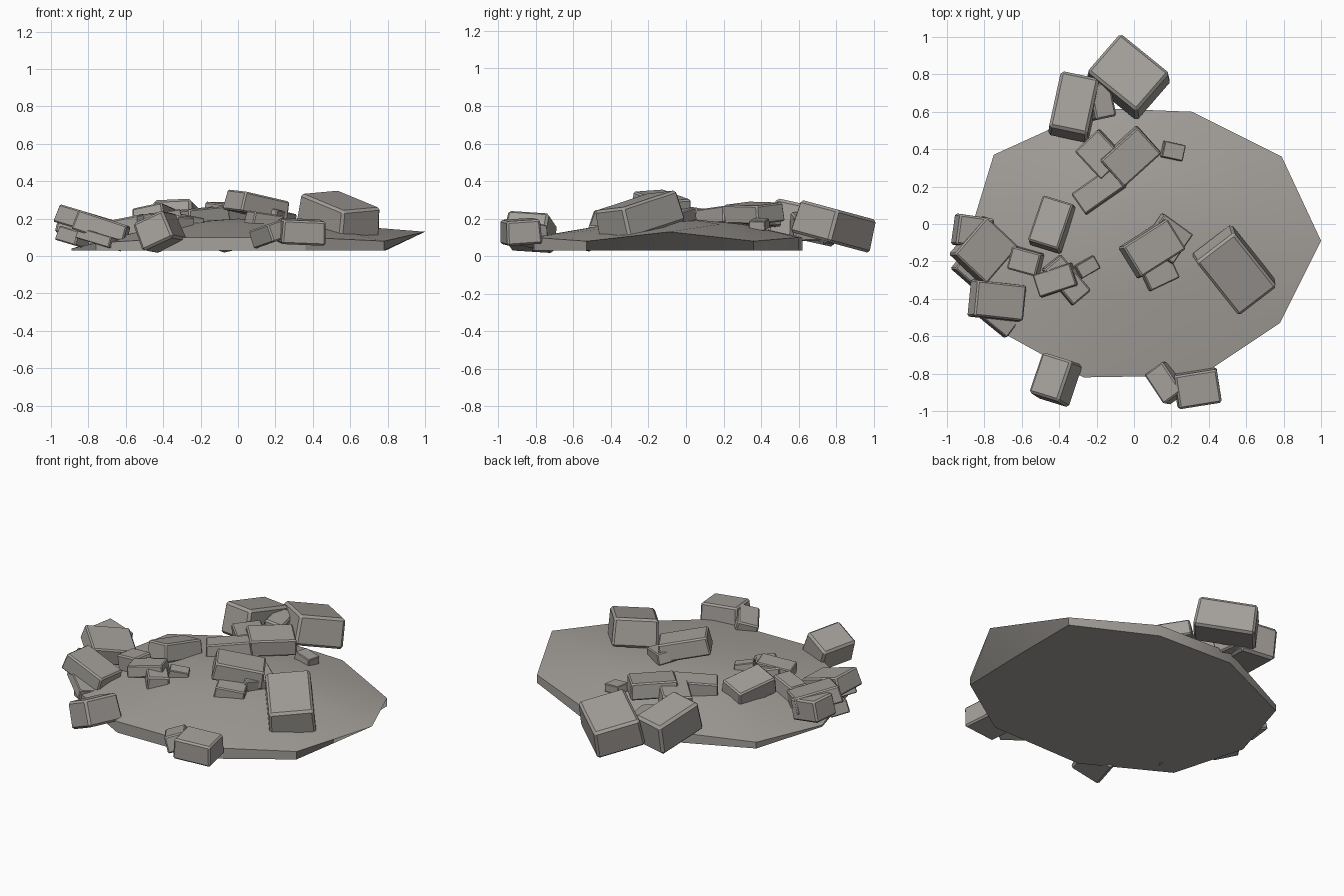
import bpy
import bmesh
from mathutils import Vector, Quaternion
from math import radians

default_cube = bpy.data.objects.get("Cube")
if default_cube:
    bpy.data.objects.remove(default_cube, do_unlink=True)

# Single stone colour
stone = bpy.data.materials.new("warm_grey_stone")
stone.use_nodes = True
stone_colour = (0.37, 0.35, 0.325, 1)
stone.diffuse_color = stone_colour
stone.node_tree.nodes["Principled BSDF"].inputs["Base Color"].default_value = stone_colour


def make_object(name, mesh_data):
    """Turn a bmesh into a stone-coloured object."""
    mesh = bpy.data.meshes.new(name)
    bmesh.ops.recalc_face_normals(mesh_data, faces=mesh_data.faces)
    mesh_data.to_mesh(mesh)
    mesh_data.free()
    mesh.materials.append(stone)
    result = bpy.data.objects.new(name, mesh)
    bpy.context.collection.objects.link(result)
    return result


def block(name, centre, size, yaw=0, slope_x=0, slope_y=0, taper=0.95):
    """Chipped, bevelled stone whose top plane follows the given slopes."""
    shape = bmesh.new()
    bmesh.ops.create_cube(shape, size=1)
    for vert in shape.verts:
        if vert.co.z > 0:
            vert.co.x *= taper
            vert.co.y *= taper
        vert.co = Vector(a * b for a, b in zip(vert.co, size))
    bmesh.ops.bevel(shape, geom=shape.edges[:], offset=min(size) * 0.08,
                    segments=1, affect='EDGES')
    result = make_object(name, shape)
    up = Vector((0, 0, 1))
    normal = Vector((-slope_x, -slope_y, 1))
    turn = Quaternion(up, radians(yaw))
    result.rotation_mode = 'QUATERNION'
    result.rotation_quaternion = up.rotation_difference(normal) @ turn
    result.location = centre
    return result


# Low ten-sided mound with an undercut rim
rim = [(1, -.09, .13), (.79, .36, .08), (.31, .6, .1), (-.2, .62, .1),
       (-.75, .37, .07), (-.89, -.09, .04), (-.76, -.55, .07),
       (-.27, -.82, .1), (.36, -.81, .1), (.78, -.53, .08)]
base_level = 0.03
shape = bmesh.new()
edge_ring = [shape.verts.new(point) for point in rim]
base_ring = [shape.verts.new((min(x, .79), y, base_level)) for x, y, z in rim]
inner_ring = [shape.verts.new((x * .5, y * .5, .17)) for x, y, z in rim]
peak = shape.verts.new((0, 0, .2))
count = len(rim)
for i in range(count):
    j = (i + 1) % count
    shape.faces.new((base_ring[i], base_ring[j], edge_ring[j], edge_ring[i]))
    shape.faces.new((edge_ring[i], edge_ring[j], inner_ring[j], inner_ring[i]))
    shape.faces.new((inner_ring[i], inner_ring[j], peak))
shape.faces.new(base_ring[::-1])
mound = make_object("ground_mound", shape)
bpy.context.view_layer.objects.active = mound
mound.select_set(True)
bpy.ops.object.shade_smooth_by_angle(angle=radians(30))
mound.select_set(False)

# Stones at the back
block("back_large_block", (-.03, .79, .16), (.36, .29, .18), yaw=-40, slope_y=-.27)
block("back_tall_block", (-.32, .63, .18), (.22, .33, .19), yaw=-12, slope_y=-.22)
block("back_wedge_chip", (-.18, .66, .16), (.12, .2, .14), yaw=12, slope_x=-.2)
block("back_inner_block", (-.18, .37, .21), (.22, .18, .1), yaw=-47, slope_x=.1)
block("back_top_slab", (-.02, .36, .23), (.28, .2, .1), yaw=42, slope_x=-.08, slope_y=.06)
block("back_low_slab", (-.19, .18, .21), (.27, .14, .09), yaw=35, slope_x=.1)
block("back_small_chip", (.21, .39, .17), (.12, .09, .05), yaw=-12, slope_x=-.15)

# Stones in the middle
block("centre_top_block", (.1, -.13, .27), (.3, .2, .11), yaw=32, slope_x=-.2, slope_y=-.05)
block("centre_under_slab", (.18, -.08, .22), (.2, .2, .07), yaw=55, slope_x=-.25)
block("centre_front_chip", (.14, -.27, .19), (.18, .12, .08), yaw=25, slope_x=-.15)
block("large_boulder", (.54, -.25, .215), (.4, .27, .17), yaw=-52, slope_x=-.1, slope_y=.25)
block("left_leaning_block", (-.44, 0, .2), (.18, .27, .11), yaw=-18, slope_x=.15, slope_y=-.2)

# Loose pieces on the right flank of the model
block("flank_low_block", (-.58, -.2, .16), (.17, .13, .1), yaw=-15, slope_x=.2)
block("flank_flat_slab", (-.42, -.3, .2), (.22, .13, .07), yaw=18, slope_x=.15)
block("flank_crossed_slab", (-.36, -.3, .17), (.26, .13, .1), yaw=-50, slope_x=-.1)
block("flank_small_chip", (-.25, -.23, .19), (.12, .08, .05), yaw=30, slope_x=-.2)

# Pile on the outer edge
block("edge_large_slab", (-.8, -.14, .18), (.25, .28, .1), yaw=-42, slope_x=-.3)
block("edge_back_block", (-.86, -.04, .17), (.2, .17, .13), yaw=-8, slope_x=-.2)
block("edge_lower_chip", (-.88, -.24, .1), (.15, .12, .08), yaw=-40, slope_x=-.3)
block("edge_front_slab", (-.73, -.41, .15), (.29, .2, .11), yaw=-6, slope_x=-.33)
block("edge_front_chip", (-.74, -.49, .09), (.24, .12, .06), yaw=-38, slope_x=-.3)

# Stones along the front
block("front_lone_block", (-.42, -.83, .13), (.19, .24, .16), yaw=-18, slope_x=.4, slope_y=-.2)
block("front_side_block", (.34, -.88, .13), (.24, .19, .13), yaw=9, slope_x=-.05, slope_y=.06)
block("front_tilted_block", (.17, -.85, .12), (.13, .2, .1), yaw=35, slope_x=.35)
